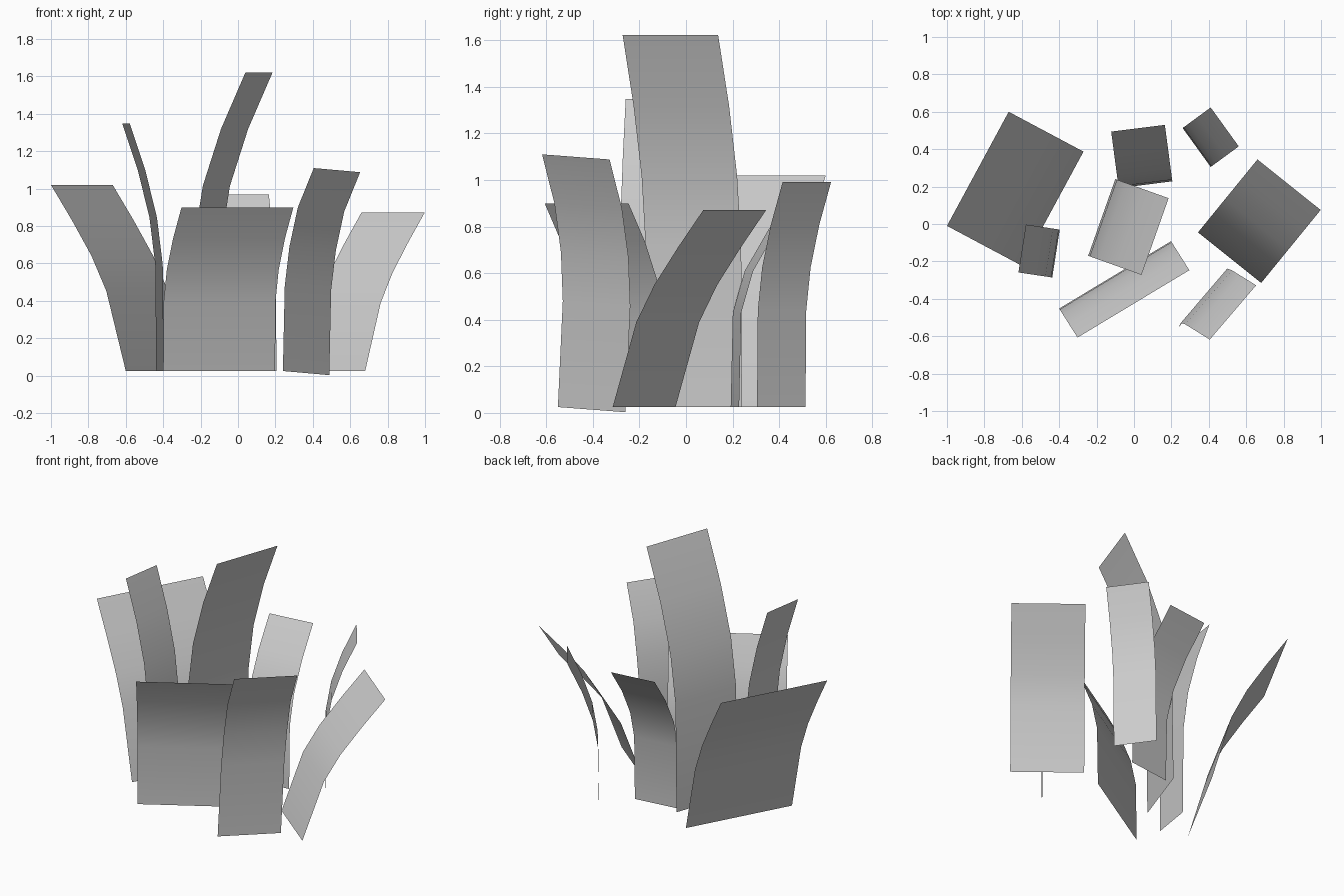
import bpy
from mathutils import Vector

if "Cube" in bpy.data.objects:
    bpy.data.objects.remove(bpy.data.objects["Cube"])

LEVELS = (0, 0.43, 0.62, 0.81, 1)      # heights of the cross rows
UPRIGHT = (0, 0.03, 0.20, 0.54, 1)     # lean of a blade that starts vertical
SPLAYED = (0, 0.26, 0.46, 0.72, 1)     # lean of a blade that starts tilted


def strip(name, path, edge):
    """Sweep a straight edge along a path to make a one-sided blade."""
    edge = Vector(edge)
    verts = []
    for p in path:
        verts += [Vector(p), Vector(p) + edge]
    faces = [(2 * i, 2 * i + 1, 2 * i + 3, 2 * i + 2) for i in range(len(path) - 1)]
    mesh = bpy.data.meshes.new(name)
    mesh.from_pydata(verts, [], faces)
    mesh.shade_smooth()
    obj = bpy.data.objects.new(name, mesh)
    bpy.context.collection.objects.link(obj)
    return obj


def blade(name, base, edge, lean, top, curve):
    path = [(base[0] + lean[0] * t, base[1] + lean[1] * t, 0.025 + (top - 0.025) * h)
            for h, t in zip(LEVELS, curve)]
    return strip(name, path, (edge[0], edge[1], 0))


# Blades: base corner, base edge, lean of the tip, top height, curve
blade("left_blade", (-0.27, 0.387), (-0.33, -0.61), (-0.40, 0.213), 1.02, SPLAYED)
blade("right_blade", (0.68, -0.315), (-0.338, 0.27), (0.318, 0.39), 0.872, SPLAYED)
blade("front_blade", (-0.40, -0.452), (0.598, 0.36), (0.098, -0.155), 0.90, UPRIGHT)
blade("tall_centre_blade", (-0.245, -0.17), (0.145, 0.41), (0.285, -0.102), 1.622, UPRIGHT)
blade("narrow_left_blade", (-0.397, -0.03), (-0.04, -0.256), (-0.181, 0.027), 1.347, UPRIGHT)
blade("back_blade", (0.205, 0.228), (-0.287, -0.036), (-0.04, 0.302), 0.968, UPRIGHT)
blade("back_right_blade", (0.41, 0.305), (-0.15, 0.208), (0.15, 0.11), 0.992, UPRIGHT)

# Slightly rolled blade at the front right
strip("front_right_blade",
      [(0.24, -0.55, 0.025), (0.25, -0.529, 0.48), (0.275, -0.537, 0.69),
       (0.32, -0.565, 0.90), (0.405, -0.618, 1.11)], (0.248, 0.29, -0.022))
